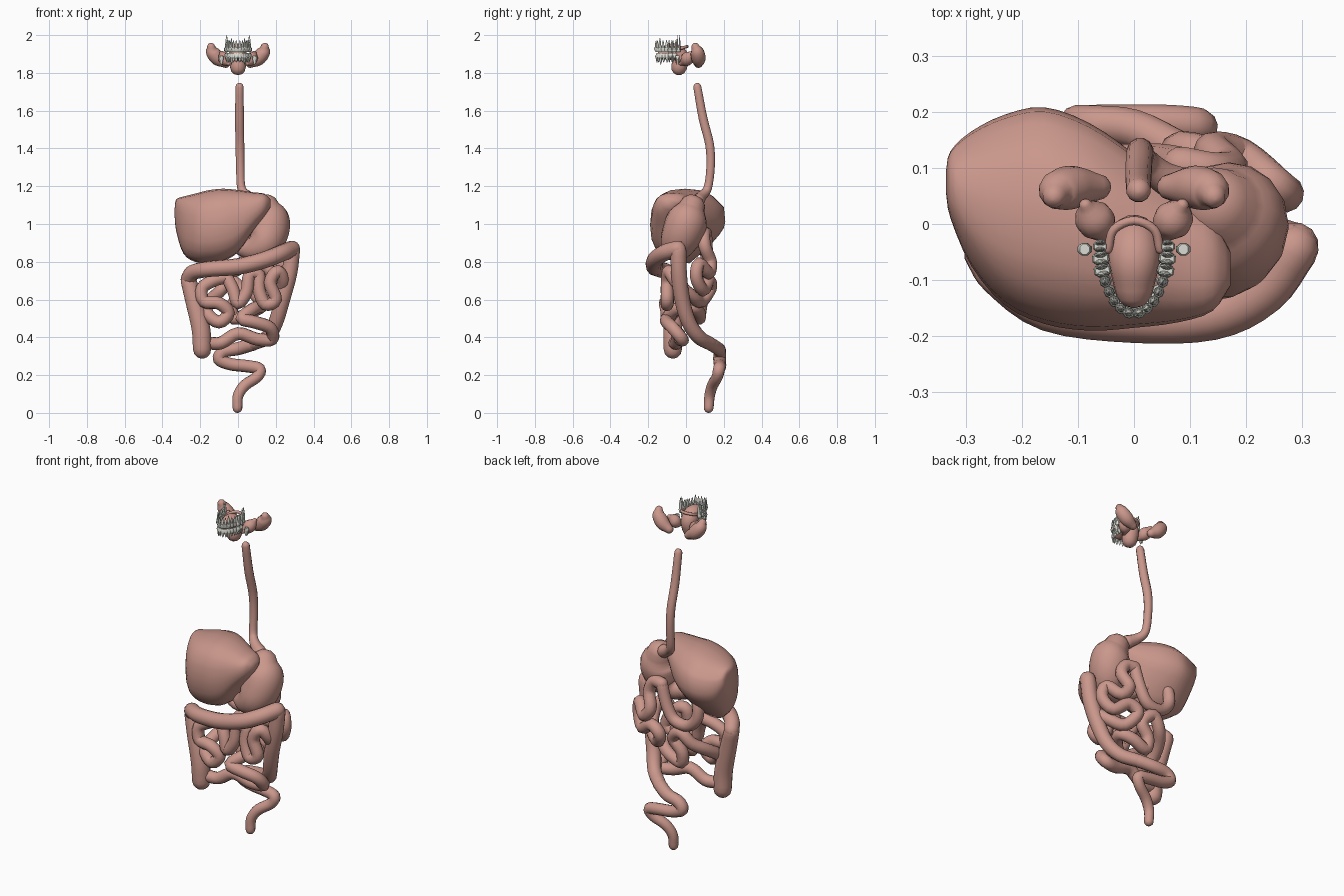
import bpy, bmesh, math
from mathutils import Vector, Matrix


def material(name, col):
    m = bpy.data.materials.new(name)
    m.diffuse_color = (*col, 1)
    return m


FLESH = material("flesh", (0.59, 0.31, 0.26))
ENAMEL = material("enamel", (0.72, 0.72, 0.66))


def spline(pts, steps):
    """Catmull-Rom interpolation of tuples of any length."""
    p = [Vector(q) for q in pts]
    p = [p[0] * 2 - p[1]] + p + [p[-1] * 2 - p[-2]]
    out = []
    for i in range(1, len(p) - 2):
        a, b, c, d = p[i - 1:i + 3]
        for k in range(steps):
            t = k / steps
            out.append(0.5 * (2 * b + (c - a) * t + (2 * a - 5 * b + 4 * c - d) * t * t
                              + (3 * b - a - 3 * c + d) * t ** 3))
    return out + [p[-2]]


def skin(bm, rings):
    """Join rings of points into a closed surface."""
    vs = [[bm.verts.new(co) for co in r] for r in rings]
    n = len(vs[0])
    for a, b in zip(vs, vs[1:]):
        for i in range(n):
            bm.faces.new((a[i], a[(i + 1) % n], b[(i + 1) % n], b[i]))
    bm.faces.new(vs[0][::-1])
    bm.faces.new(vs[-1])


def finish(name, bm, mat, angle=50):
    bmesh.ops.recalc_face_normals(bm, faces=bm.faces)
    me = bpy.data.meshes.new(name)
    bm.to_mesh(me)
    bm.free()
    me.materials.append(mat)
    ob = bpy.data.objects.new(name, me)
    bpy.context.collection.objects.link(ob)
    bpy.ops.object.select_all(action='DESELECT')
    ob.select_set(True)
    bpy.context.view_layer.objects.active = ob
    bpy.ops.object.shade_smooth_by_angle(angle=math.radians(angle))
    return ob


def tube(name, pts, r=None, steps=4, sides=12):
    """Round-ended tube through x, y, z(, radius) points."""
    pts = [(*p, r) if r else p for p in pts]
    s = spline([p[:3] for p in pts], steps)
    rad = [v[0] for v in spline([(p[3], 0) for p in pts], steps)]
    tan = [(s[min(i + 1, len(s) - 1)] - s[max(i - 1, 0)]).normalized() for i in range(len(s))]
    u = tan[0].orthogonal().normalized()
    rings = []

    def ring(c, rr, t):
        w = t.cross(u)
        rings.append([c + rr * (u * math.cos(a) + w * math.sin(a))
                      for a in (2 * math.pi * k / sides for k in range(sides))])

    caps = [math.radians(a) for a in (84, 58, 30)]
    for a in caps:
        ring(s[0] - tan[0] * rad[0] * math.sin(a), rad[0] * math.cos(a), tan[0])
    for c, rr, t in zip(s, rad, tan):
        u = (u - t * u.dot(t)).normalized()
        ring(c, rr, t)
    for a in caps[::-1]:
        ring(s[-1] + tan[-1] * rad[-1] * math.sin(a), rad[-1] * math.cos(a), tan[-1])
    bm = bmesh.new()
    skin(bm, rings)
    return finish(name, bm, FLESH)


# Gullet and stomach
tube("oesophagus", [(.008, .06, 1.725, .022), (.008, .09, 1.56, .024), (.01, .125, 1.42, .024),
                    (.012, .13, 1.3, .023), (.018, .115, 1.19, .023), (.05, .085, 1.15, .028),
                    (.1, .06, 1.12, .038)])
tube("stomach", [(.15, .03, 1.085, .072), (.165, .01, 1.03, .106), (.16, -.015, .96, .11),
                 (.135, -.04, .9, .097), (.085, -.04, .87, .07), (.03, -.02, .87, .045),
                 (-.02, .02, .89, .034)], sides=16)

# Liver: cross-sections along x (x, y centre, z centre, y radius, z radius),
# the underside rising towards the back
bm = bmesh.new()
rings = []
for x, y, z, ry, rz in spline([(-.335, .075, 1.06, .02, .025), (-.327, .07, 1.045, .06, .085),
                               (-.29, .045, .995, .12, .15), (-.23, .025, .98, .17, .18),
                               (-.16, .015, .985, .193, .193), (-.08, -.005, .995, .185, .192),
                               (0, -.03, 1.015, .155, .165), (.08, -.06, 1.065, .115, .103),
                               (.14, -.075, 1.1, .08, .06), (.172, -.08, 1.11, .03, .02)], 3):
    ring = []
    for k in range(20):
        c, s = math.cos(math.pi * k / 10), math.sin(math.pi * k / 10)
        c = math.copysign(abs(c) ** .8, c)
        s = math.copysign(abs(s) ** .8, s)
        dz = rz * s
        if s < 0 and c > 0:
            dz *= 1 - .6 * c
        ring.append((x, y + ry * c, z + dz + .15 * max(0, c) * rz * (s < .5)))
    rings.append(ring)
skin(bm, rings)
finish("liver", bm, FLESH)

# Small bowel
tube("duodenum", [(-.02, .02, .89), (-.09, .07, .93), (-.145, .1, .9), (-.15, .11, .81), (-.09, .11, .75),
                  (0, .11, .76), (.05, .11, .84), (.085, .105, .95)], .033)
tube("jejunum", [(.085, .105, .95), (.14, .095, .945), (.17, .1, .88), (.14, .13, .8), (.19, .12, .74),
                 (.25, .07, .79), (.268, .055, .72), (.22, .09, .65), (.14, .12, .7), (.08, .13, .66),
                 (.13, .08, .59), (.2, .03, .62), (.24, -.05, .69), (.21, -.09, .75), (.17, -.1, .69),
                 (.2, -.1, .6), (.145, -.1, .575), (.112, -.09, .65), (.11, -.08, .73), (.06, -.09, .73),
                 (.045, -.1, .64), (0, -.1, .58), (-.025, -.09, .65), (-.06, -.07, .72)], .034)
tube("ileum", [(-.06, -.07, .72), (-.13, -.08, .7), (-.19, -.09, .66), (-.18, -.1, .59), (-.1, -.11, .58),
               (-.05, -.1, .53), (-.1, -.1, .48), (-.165, -.07, .53), (-.15, .02, .59), (-.1, .09, .64),
               (-.04, .11, .7), (.02, .09, .64), (-.03, .08, .57), (-.02, .07, .5), (.06, .07, .53),
               (.12, .03, .56), (.08, -.05, .55), (.02, -.1, .5), (.09, -.1, .48), (.17, -.07, .45),
               (.18, -.02, .39), (.1, -.03, .39), (0, -.04, .42), (-.09, -.05, .37),
               (-.16, -.06, .37)], .034)

# Large bowel
tube("ascending_colon", [(-.19, -.07, .337, .05), (-.197, -.07, .45, .051), (-.235, -.06, .6, .047),
                         (-.262, -.05, .7, .043)])
tube("transverse_colon", [(-.262, -.05, .71, .042), (-.235, -.09, .745, .042), (-.15, -.15, .762, .042),
                          (0, -.168, .775, .044), (.14, -.163, .81, .044), (.23, -.12, .845, .044),
                          (.285, -.045, .868, .044)])
tube("descending_colon", [(.287, -.04, .86, .043), (.272, -.037, .74, .043), (.235, -.02, .6, .042),
                          (.2, .015, .48, .04), (.155, .07, .4, .038), (.08, .13, .365, .036)])
tube("sigmoid_colon", [(.08, .13, .365, .036), (0, .17, .34, .035), (-.075, .178, .325, .034),
                       (-.1, .178, .285, .034), (-.04, .18, .258, .033), (.05, .18, .247, .033),
                       (.115, .175, .232, .032), (.1, .165, .19, .03), (.035, .14, .145, .03),
                       (.0, .125, .09, .028), (-.003, .12, .026, .026)])

# Tongue, palate arch and salivary glands
tube("tongue", [(0, -.115, 1.905, .035), (0, -.065, 1.91, .046), (0, -.028, 1.88, .044),
                (0, -.037, 1.83, .042)], sides=16)
tube("palate_arch", [(-.046, -.045, 1.925), (-.036, -.01, 1.935), (0, .006, 1.94), (.036, -.01, 1.935),
                     (.046, -.045, 1.925)], .008)
for side, sx in (("right", -1), ("left", 1)):
    tube(side + "_parotid_gland", [(sx * .142, .05, 1.937, .022), (sx * .135, .06, 1.91, .036),
                                   (sx * .105, .066, 1.875, .038), (sx * .065, .066, 1.85, .024)])
    tube(side + "_jaw_gland", [(sx * .086, .033, 1.905, .012), (sx * .076, .015, 1.885, .032),
                               (sx * .062, -.002, 1.865, .032), (sx * .048, -.025, 1.85, .012)])


def tooth(name, loc, turn, w, up, crown, root, molar):
    """Crown with one or two tapering roots; up = +1 roots upward."""
    bm = bmesh.new()

    def stack(prof, x0=0):
        skin(bm, [[(x0 * s + a * math.cos(t), b * math.sin(t), h)
                   for t in (math.pi / 4 * (k + .5) for k in range(8))] for h, a, b, s in prof])

    d = w * 1.1 if molar else w * .85
    edge = .85 if molar else .35
    stack([(0, w * .45, d * .45 * edge, 0), (crown * .2, w * .55, d * .52 * (edge + .1), 0),
           (crown * .65, w * .55, d * .57, 0), (crown, w * .44, d * .46, 0)])
    for x0 in ((-w * .26, w * .26) if molar else (0,)):
        f = .22 if molar else .38
        stack([(crown * .9, w * f, d * .4, 1), (crown + root * .5, w * f * .8, d * .3, 1.1),
               (crown + root, w * .05, d * .05, 1.1)], x0)
    bm.transform(Matrix.Translation(loc) @ Matrix.Rotation(turn, 4, 'Z') @ Matrix.Diagonal((1, 1, up, 1)))
    finish(name, bm, ENAMEL, 40)


# Two arches of sixteen teeth
for jaw, up, z, rx, ry, root in (("upper", 1, 1.91, .06, .118, .038), ("lower", -1, 1.904, .058, .113, .024)):
    for side, sx in (("right", -1), ("left", 1)):
        for i in range(8):
            a = math.radians(92) * ((i + .5) / 7.6) ** .85
            loc = Vector((sx * rx * math.sin(a), -.042 - ry * math.cos(a), z))
            turn = sx * math.atan2(ry * math.sin(a), rx * math.cos(a))
            molar = i > 4
            w = (.021, .02, .021, .02, .021, .026, .026, .022)[i]
            length = root + (.012 if i == 2 else 0) + (.027 if i == 7 and up > 0 else 0)
            if i == 7 and up < 0:
                loc.x, loc.y, loc.z = sx * .088, -.045, 1.892
            tooth(f"{jaw}_{side}_tooth_{i + 1}", loc, turn, w, up, .025, length, molar)
